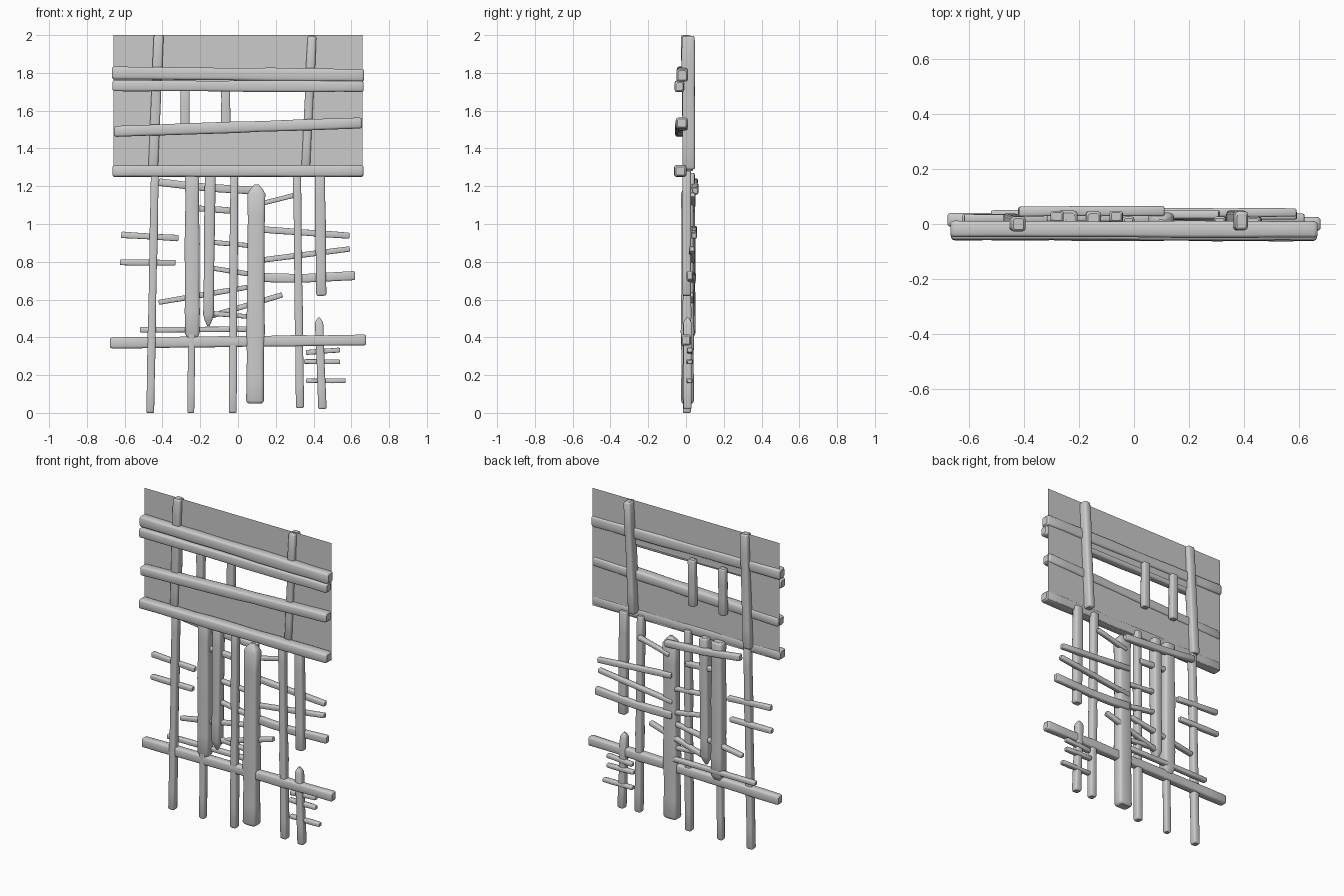
import bpy, bmesh, math, random
from mathutils import Vector

random.seed(4)


def add_object(name, bm):
    mesh = bpy.data.meshes.new(name)
    bm.to_mesh(mesh)
    bm.free()
    obj = bpy.data.objects.new(name, mesh)
    bpy.context.collection.objects.link(obj)
    return obj


def stick(name, path, hw, hd, tip=0.0, wobble=0.06):
    """Rough-hewn timber lofted along a path of (x, y, z); hw = half width in the
    front view, hd = half depth along y, tip = length of a ragged point at the end."""
    pts = [Vector(p) for p in path]
    lens = [(b - a).length for a, b in zip(pts, pts[1:])]
    total = sum(lens)

    def at(d):
        for a, b, l in zip(pts, pts[1:], lens):
            if d <= l + 1e-6:
                return a.lerp(b, max(0, d) / l)
            d -= l
        return pts[-1]

    # ring stations: rounded ends, wobbling body
    r = min(hw, hd) * 0.45
    stations = [(0, 0.72), (r * 0.35, 0.9), (r, 1.0)]
    n = max(3, int(total / 0.12))
    end = total - max(tip, r)
    for i in range(1, n):
        stations.append((r + (end - r) * i / n, 1 + random.uniform(-wobble, wobble)))
    stations.append((end, 1.0))
    if tip:
        stations += [(total - tip * 0.5, 0.7), (total, 0.22)]
    else:
        stations += [(total - r * 0.35, 0.9), (total, 0.72)]

    # rounded-rectangle section
    c = 0.62
    section = [(1, -c), (1, c), (0.88, 0.88), (c, 1), (-c, 1), (-0.88, 0.88),
               (-1, c), (-1, -c), (-0.88, -0.88), (-c, -1), (c, -1), (0.88, -0.88)]
    direction = (pts[-1] - pts[0]).normalized()
    depth = Vector((0, 1, 0))
    side = depth.cross(direction).normalized()
    bm = bmesh.new()
    rings = []
    for d, s in stations:
        p = at(d)
        rings.append([bm.verts.new(p + side * hw * s * u + depth * hd * s * v)
                      for u, v in section])
    m = len(section)
    for a, b in zip(rings, rings[1:]):
        for i in range(m):
            bm.faces.new((a[i], a[(i + 1) % m], b[(i + 1) % m], b[i]))
    bm.faces.new(rings[0])
    bm.faces.new(rings[-1])
    bmesh.ops.recalc_face_normals(bm, faces=bm.faces)
    for f in bm.faces:
        f.smooth = len(f.verts) == 4
    return add_object(name, bm)


# Thin upper panel with a window opening
bm = bmesh.new()
xs, zs = (-0.66, -0.43, 0.375, 0.66), (1.25, 1.51, 1.72, 2.0)
grid = [[bm.verts.new((x, 0.0, z)) for x in xs] for z in zs]
for j in range(3):
    for i in range(3):
        if (i, j) != (1, 1):
            bm.faces.new((grid[j][i], grid[j][i + 1], grid[j + 1][i + 1], grid[j + 1][i]))
add_object("window_panel", bm)

# Horizontal rails: name, left (y, z), right (y, z), half height, half depth, half length
for name, l, r, hw, hd, hl in [
        ("rail_upper", (-0.018, 1.80), (-0.02, 1.787), 0.034, 0.03, 0.668),
        ("rail_lintel", (-0.032, 1.732), (-0.035, 1.728), 0.029, 0.025, 0.665),
        ("rail_sill", (-0.025, 1.49), (-0.022, 1.535), 0.029, 0.032, 0.657),
        ("rail_panel_base", (-0.028, 1.28), (-0.03, 1.281), 0.030, 0.032, 0.665),
        ("rail_low", (0.015, 0.37), (0.0, 0.386), 0.029, 0.025, 0.678)]:
    stick(name, [(-hl, *l), (hl, *r)], hw, hd)

# Posts through the panel and bars in the window
stick("panel_post_left", [(-0.42, 0.0, 2.0), (-0.45, 0.012, 1.28)], 0.026, 0.027)
stick("panel_post_right", [(0.392, 0.012, 1.995), (0.358, 0.015, 1.29)], 0.023, 0.034)
for x in (-0.28, -0.065):
    stick("window_bar", [(x, 0.028, 1.75), (x, 0.024, 1.45)], 0.024, 0.02)

# Vertical posts and planks below: top (x, z), bottom (x, z), y, half width, half depth, tip
for name, t, b, y, hw, hd, tip in [
        ("post_a", (-0.44, 1.28), (-0.465, 0.0), 0.005, 0.021, 0.022, 0),
        ("post_b", (-0.235, 1.27), (-0.25, 0.0), 0.004, 0.018, 0.018, 0),
        ("plank_b", (-0.243, 1.27), (-0.242, 0.37), 0.016, 0.038, 0.033, 0.05),
        ("plank_c", (-0.147, 1.27), (-0.157, 0.46), 0.016, 0.028, 0.03, 0.06),
        ("post_d", (-0.02, 1.28), (-0.028, 0.0), 0.005, 0.021, 0.022, 0),
        ("plank_e", (0.09, 0.05), (0.098, 1.21), 0.008, 0.047, 0.034, 0.05),
        ("post_f", (0.312, 1.28), (0.328, 0.025), 0.005, 0.021, 0.022, 0),
        ("post_g", (0.433, 1.28), (0.441, 0.62), 0.004, 0.027, 0.022, 0),
        ("post_g_stub", (0.447, 0.02), (0.428, 0.505), 0.008, 0.022, 0.022, 0.03)]:
    stick(name, [(t[0], y, t[1]), (b[0], y, b[1])], hw, hd, tip)

# Thin cross sticks behind the posts: left (x, z), right (x, z), y, half height
stick("lath_top", [(-0.42, 0.045, 1.222), (-0.2, 0.047, 1.195), (0.11, 0.047, 1.175)], 0.02, 0.018)
stick("lath_bowed", [(0.07, 0.035, 0.72), (0.3, 0.028, 0.71), (0.62, 0.02, 0.727)], 0.024, 0.018)
for l, r, y, h in [
        ((0.09, 1.10), (0.31, 1.155), 0.035, 0.013),
        ((-0.25, 1.085), (-0.02, 1.07), 0.025, 0.016),
        ((-0.618, 0.943), (-0.315, 0.925), 0.02, 0.017),
        ((-0.625, 0.797), (-0.33, 0.795), 0.02, 0.015),
        ((0.07, 0.975), (0.59, 0.938), 0.042, 0.016),
        ((0.07, 0.802), (0.592, 0.868), 0.032, 0.014),
        ((-0.16, 0.905), (0.07, 0.885), 0.02, 0.013),
        ((-0.16, 0.77), (0.06, 0.735), 0.02, 0.013),
        ((-0.42, 0.585), (0.05, 0.665), 0.025, 0.013),
        ((-0.17, 0.505), (0.235, 0.625), 0.025, 0.014),
        ((-0.17, 0.53), (0.05, 0.51), 0.02, 0.012),
        ((-0.52, 0.44), (0.06, 0.443), 0.035, 0.014),
        ((0.36, 0.32), (0.54, 0.333), 0.02, 0.013),
        ((0.35, 0.272), (0.54, 0.27), 0.02, 0.012),
        ((0.36, 0.17), (0.57, 0.17), 0.018, 0.012)]:
    stick("cross_stick", [(l[0], y, l[1]), (r[0], y, r[1])], h, 0.015, 0, 0.1)
